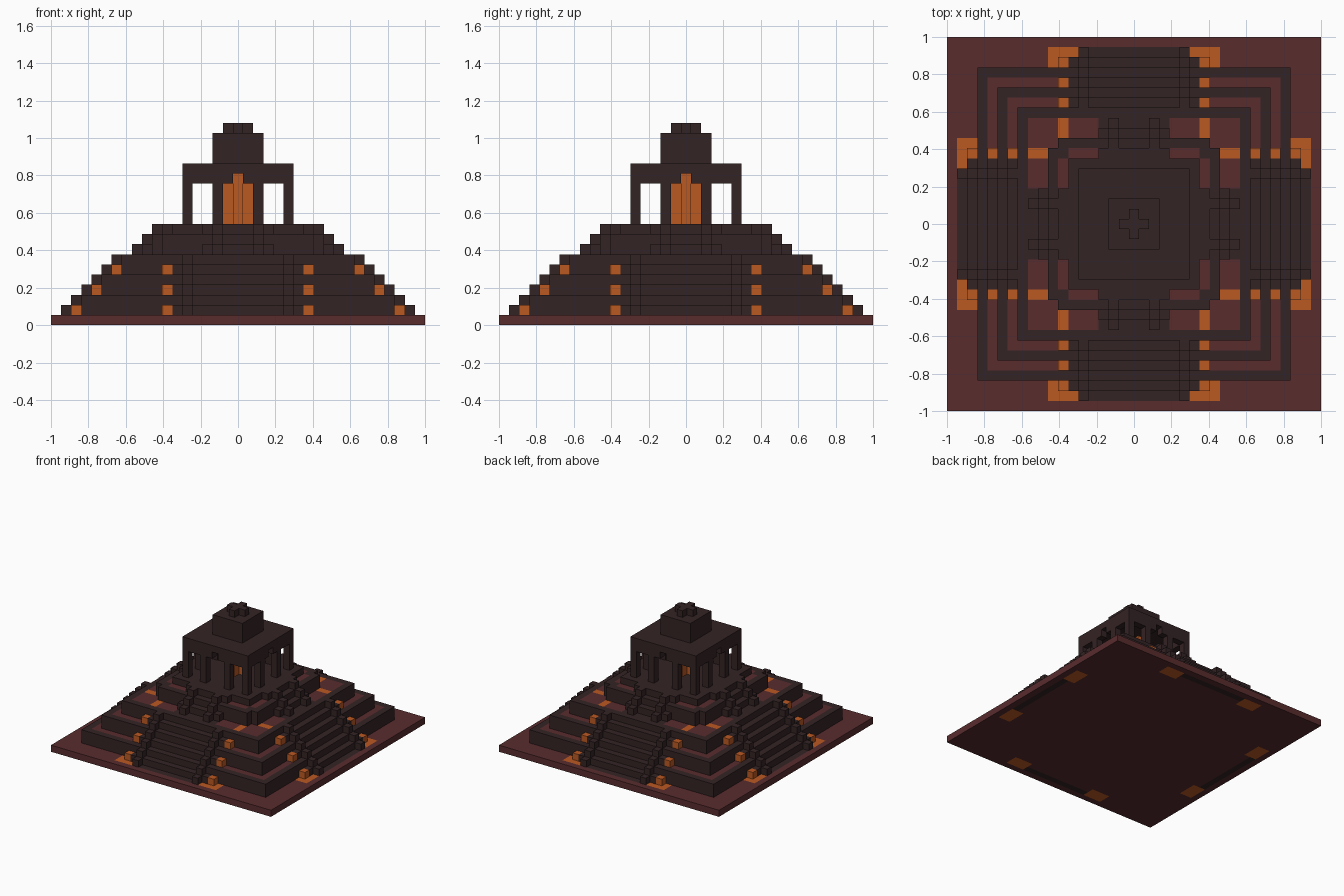
import bpy
import bmesh
from mathutils import Matrix, Vector
from math import pi

if "Cube" in bpy.data.objects:
    bpy.data.objects.remove(bpy.data.objects["Cube"], do_unlink=True)

U = 2 / 37  # side of one building block
STONE, CLAY, GLOW = range(3)


def material(name, colour):
    m = bpy.data.materials.new(name)
    m.use_nodes = True
    m.diffuse_color = colour
    m.node_tree.nodes["Principled BSDF"].inputs["Base Color"].default_value = colour
    return m


MATERIALS = [
    material("dark stone", (0.034, 0.017, 0.018, 1)),
    material("red clay", (0.1, 0.025, 0.027, 1)),
    material("glowing orange", (0.5, 0.1, 0.016, 1)),
]


def finish(name, bm, mats):
    mesh = bpy.data.meshes.new(name)
    bm.to_mesh(mesh)
    bm.free()
    for m in mats:
        mesh.materials.append(m)
    ob = bpy.data.objects.new(name, mesh)
    bpy.context.collection.objects.link(ob)
    return ob


def slab(name, n, bottom, top, rule):
    """Square slab reaching n blocks from the centre, each cell coloured by rule(lo, hi)."""
    bm = bmesh.new()
    side = 2 * n + 1
    bmesh.ops.create_grid(bm, x_segments=side, y_segments=side, size=side * U / 2,
                          matrix=Matrix.Translation((0, 0, top * U)))
    gone = []
    for f in bm.faces:
        c = f.calc_center_median() / U
        colour = rule(*sorted((abs(round(c.x)), abs(round(c.y)))))
        if colour is None:
            gone.append(f)
        else:
            f.material_index = colour
    bmesh.ops.delete(bm, geom=gone, context='FACES')
    ob = finish(name, bm, MATERIALS)
    mod = ob.modifiers.new("thickness", 'SOLIDIFY')
    mod.thickness = (top - bottom) * U
    mod.offset = -1


def blocks(name, mat, boxes, turns=4):
    """Boxes given by inclusive block indices, repeated around the centre."""
    bm = bmesh.new()
    for t in range(turns):
        turn = Matrix.Rotation(t * pi / 2, 4, 'Z')
        for x0, x1, y0, y1, z0, z1 in boxes:
            mid = Vector((x0 + x1, y0 + y1, z0 + z1 + 1)) * U / 2
            size = Vector((x1 - x0 + 1, y1 - y0 + 1, z1 - z0 + 1)) * U
            bmesh.ops.create_cube(bm, size=1, matrix=turn @ Matrix.Translation(mid)
                                  @ Matrix.Diagonal(size.to_4d()))
    finish(name, bm, [MATERIALS[mat]])


# Ground plate and terraces
def ground_rule(lo, hi):
    if hi == 17 and lo <= 5:
        return STONE
    return GLOW if hi in (16, 17) and 6 <= lo <= 8 else CLAY


def rim_rule(n):
    return lambda lo, hi: STONE if hi == n else CLAY


def third_rule(lo, hi):
    if hi == 11 or lo <= 3:
        return STONE
    return GLOW if lo == 7 and hi > 8 else CLAY


def fourth_rule(lo, hi):
    if lo == 8:
        return None
    return STONE if hi == 8 or lo == 7 else CLAY


slab("ground_plate", 18, 0, 1, ground_rule)
slab("lower_terrace", 15, 1, 3, rim_rule(15))
slab("middle_terrace", 13, 3, 5, rim_rule(13))
slab("upper_terrace", 11, 5, 7, third_rule)
slab("temple_terrace", 8, 7, 9, fourth_rule)
blocks("temple_floor", STONE, [(-6, 6, -6, 6, 9, 9)], 1)

# Stairs on all four sides, with stepped side walls
blocks("lower_stairs", STONE, [(-6, 6, -r, -r, 17 - r, 17 - r) for r in (16, 14, 12)])
blocks("lower_stair_walls", STONE,
       [(x, x, -r, -r, 18 - r, 18 - r) for x in (-5, 5) for r in range(12, 18)])
blocks("upper_stairs", STONE, [(-3, 3, -r, -r, 16 - r, 16 - r) for r in (9, 7)])
blocks("upper_stair_walls", STONE,
       [(x, x, -r, -r, 17 - r, 17 - r) for x in (-2, 2) for r in (8, 9, 10)])

# Fire blocks beside the stairs
blocks("fire_blocks", GLOW,
       [(x, x, -r, -r, 17 - r, 17 - r) for x in (-7, 7) for r in (16, 14, 12)])

# Temple
blocks("temple_columns", STONE, [(x, x, -5, -5, 10, 13) for x in (-5, -2, 2)])
blocks("temple_lintels", STONE, [(-5, -1, -5, -5, 14, 14), (1, 4, -5, -5, 14, 14)])
blocks("temple_roof", STONE, [(-5, 5, -5, 5, 15, 15)], 1)
blocks("roof_tower", STONE, [(-2, 2, -2, 2, 16, 18)], 1)
blocks("fire_core", GLOW, [(0, 0, 0, 0, 10, 14)], 1)
blocks("fire_core_arms", GLOW, [(0, 0, -1, -1, 10, 14)])
blocks("crown_centre", STONE, [(0, 0, 0, 0, 19, 19)], 1)
blocks("crown_arms", STONE, [(0, 0, -1, -1, 19, 19)])
